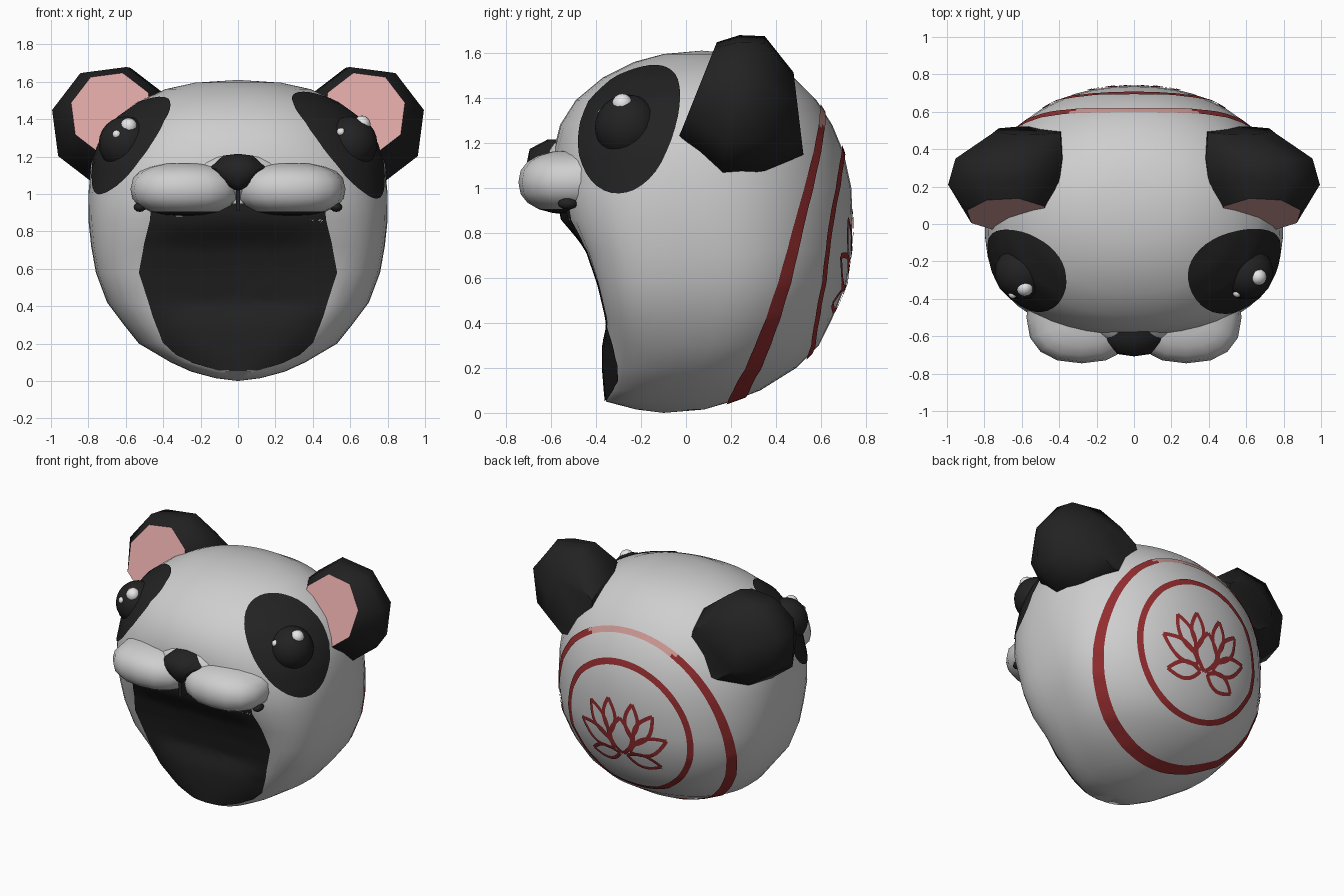
import bpy, bmesh, math
from mathutils import Vector as V
from mathutils.bvhtree import BVHTree

if "Cube" in bpy.data.objects:
    bpy.data.objects.remove(bpy.data.objects["Cube"])


def material(name, r, g, b):
    m = bpy.data.materials.new(name)
    m.diffuse_color = (r, g, b, 1)
    m.use_nodes = True
    m.node_tree.nodes["Principled BSDF"].inputs["Base Color"].default_value = m.diffuse_color
    return m


WHITE = material("off white", .62, .62, .62)
BLACK = material("soft black", .016, .016, .016)
PINK = material("ear pink", .70, .37, .36)
RED = material("dark red", .29, .026, .028)
ROSE = material("pale rose", .62, .32, .30)
SHINE = material("eye shine", .85, .85, .85)
CORE = V((0, .05, .75))          # inside point of the head, origin of radial projection


def finish(name, bm, mats, angle=60, sheet=False):
    """Turn a bmesh into a shaded object; sheets are turned away from the core."""
    bm.normal_update()
    if sheet:
        for f in bm.faces:
            if f.normal.dot(f.calc_center_median() - CORE) < 0:
                f.normal_flip()
    else:
        bmesh.ops.recalc_face_normals(bm, faces=bm.faces)
    me = bpy.data.meshes.new(name)
    bm.to_mesh(me)
    bm.free()
    for m in mats:
        me.materials.append(m)
    ob = bpy.data.objects.new(name, me)
    bpy.context.collection.objects.link(ob)
    bpy.ops.object.select_all(action='DESELECT')
    ob.select_set(True)
    bpy.context.view_layer.objects.active = ob
    bpy.ops.object.shade_smooth_by_angle(angle=math.radians(angle))
    return ob


def skin(bm, rows, closed=True):
    """Join successive rows of points with quads."""
    vs = [[bm.verts.new(p) for p in r] for r in rows]
    n = len(rows[0])
    for a, b in zip(vs, vs[1:]):
        for i in range(n if closed else n - 1):
            j = (i + 1) % n
            bm.faces.new((a[i], a[j], b[j], b[i]))
    return vs


def fan(bm, row, p):
    c = bm.verts.new(p)
    for i in range(len(row)):
        bm.faces.new((row[i], row[(i + 1) % len(row)], c))


def spow(v, e):
    return math.copysign(abs(v) ** e, v)


# Head: superelliptic slices (height, half width, front y, back y, front squareness)
SLICES = [
    (.015, .12, -.22, .08, 2), (.05, .25, -.355, .20, 2.5), (.10, .36, -.36, .33, 3),
    (.20, .53, -.368, .49, 3), (.30, .61, -.368, .59, 3.5), (.42, .70, -.39, .65, 4),
    (.58, .76, -.43, .715, 4), (.72, .785, -.48, .735, 3.6), (.86, .80, -.55, .74, 3.1),
    (1.0, .80, -.58, .735, 2.8), (1.16, .785, -.59, .70, 2.4), (1.28, .745, -.56, .65, 2.2),
    (1.39, .67, -.49, .58, 2.2), (1.49, .54, -.37, .48, 2.2), (1.56, .39, -.23, .36, 2),
    (1.595, .23, -.10, .23, 2)]
rows = []
for z, w, f, b, n in SLICES:
    row = []
    for i in range(48):
        t = math.tau * i / 48
        e = 2 / (n if math.sin(t) < 0 else 2.1)
        x, y = w * spow(math.cos(t), e), (f + b) / 2 + (b - f) / 2 * spow(math.sin(t), e)
        if .3 < z < .8 and abs(x) < .56:        # mouth front is pressed in slightly
            y = max(y, f + .033 + .02 * (1 - (x / .56) ** 2))
        row.append((x, y, z))
    rows.append(row)
bm = bmesh.new()
vs = skin(bm, rows)
fan(bm, vs[0], (0, -.10, 0))
fan(bm, vs[-1], (0, .07, 1.61))
bmesh.ops.recalc_face_normals(bm, faces=bm.faces)
TREE = BVHTree.FromBMesh(bm)
finish("head", bm, [WHITE])


def on_head(p, origin=None, lift=.006):
    """Push a point out to the head surface, radially or from a given origin."""
    o = origin or CORE
    hit, nor, _, _ = TREE.ray_cast(o, (p - o).normalized())
    if hit is None:
        hit, nor, _, _ = TREE.find_nearest(p)
    if nor.dot(p - o) < 0:
        nor = -nor
    return hit + nor * lift


def patch(name, centre, outline, mat, project):
    """Filled plate that follows the head."""
    bm = bmesh.new()
    vs = skin(bm, [[project(centre.lerp(p, k / 10)) for p in outline] for k in range(1, 11)])
    fan(bm, vs[0], project(centre))
    return finish(name, bm, [mat], sheet=True)


def resample(pts, steps):
    return [pts[i].lerp(pts[(i + 1) % len(pts)], k / steps) for i in range(len(pts)) for k in range(steps)]


# Open mouth plate
half = [(.11, .06), (.24, .10), (.33, .145), (.40, .21), (.455, .35), (.53, .58), (.50, .74), (.47, .86), (.46, .95)]
outline = [(0, .053)] + half + [(-x, z) for x, z in reversed(half)]
mouth = resample([V((x, -.5, z)) for x, z in outline], 4)
patch("mouth", V((0, -.5, .5)), mouth, BLACK, lambda p: on_head(p, V((p.x, -.05, p.z))))


def blob(name, centre, size, mats, seg=20, rng=12, boxy=1.0, under=None, shape=None):
    """Ellipsoid, optionally boxy or reshaped, with a second colour underneath."""
    bm = bmesh.new()
    bmesh.ops.create_uvsphere(bm, u_segments=seg, v_segments=rng, radius=1)
    for v in bm.verts:
        v.co = V([spow(c, boxy) * s for c, s in zip(v.co, size)])
        if shape:
            shape(v.co)
        v.co += V(centre)
    bm.normal_update()
    if under is not None:
        for f in bm.faces:
            f.material_index = int(f.normal.z < under)
    return finish(name, bm, mats)


def blend_back(co):
    """Stretch the rear of a puff back and up so it runs into the face."""
    if co.y > 0:
        if co.z > 0:
            co.z += co.y * .35
        co.y *= 1.5


# Muzzle: two puffy lobes, a bridge and dark mouth corners
for s, side in ((-1, "left"), (1, "right")):
    blob(side + "_muzzle", (s * .28, -.50, 1.025), (.295, .245, .143), [WHITE, BLACK], 16, 10, .85, -.94, blend_back)
    blob(side + "_mouth_corner", (s * .525, -.525, .93), (.035, .045, .026), [BLACK], 10, 6)
blob("muzzle_bridge", (0, -.47, 1.09), (.28, .185, .15), [WHITE])

# Nose: shield profile with a rounded front, and the split below it
prof = [(-.15, 1.14), (-.08, 1.205), (0, 1.215), (.08, 1.205), (.15, 1.14), (.08, 1.06), (.015, 1.02), (-.015, 1.02), (-.08, 1.06)]
bm = bmesh.new()
vs = skin(bm, [[(x, -.50, z) for x, z in prof], [(x, -.615 if z > 1.1 else -.66, z) for x, z in prof],
               [(x * .6, -.695, 1.11 + (z - 1.11) * .6) for x, z in prof]])
fan(bm, vs[-1], (0, -.708, 1.11))
finish("nose", bm, [BLACK])
bm = bmesh.new()
bmesh.ops.create_cube(bm, size=1)
for v in bm.verts:
    v.co = V((v.co.x * .024, -.59 + v.co.y * .12, .98 + v.co.z * .14))
finish("lip_split", bm, [BLACK])

# Eyes: dark patch, ball and two highlights per side
SHINES = {-1: ((.015, -.08, .09), (-.05, -.12, .05)), 1: ((.055, -.02, .09), (-.04, -.09, .05))}
PATCHES = {-1: (.585, 1.27, .325, .245), 1: (.55, 1.285, .375, .25)}
for s, side in ((-1, "left"), (1, "right")):
    x, z, tall, wide = PATCHES[s]
    c = V((s * x, -.24, z))
    u = V((s * -.37, .05, .49)).normalized()
    v = V((s * .7, -.5, .45)).cross(u).normalized()
    ring = [c + u * tall * math.cos(t) + v * wide * math.sin(t) for t in [math.tau * i / 40 for i in range(40)]]
    patch(side + "_eye_patch", c, ring, BLACK, on_head)
    ball = V((s * .60, -.26, 1.27))
    blob(side + "_eye", ball, (.145,) * 3, [BLACK])
    for d, r, label in zip(SHINES[s], (.046, .023), ("large", "small")):
        blob(f"{side}_{label}_highlight", ball + V(d).normalized() * (.146 - r * .5), (r,) * 3, [SHINE], 12, 8)

# Ears: lofted octagons (centre x, y, z, radius, lean of the slice)
EAR = [(.675, .05, 1.43, .225, .40), (.68, .20, 1.365, .325, .12), (.655, .35, 1.375, .31, 0), (.56, .50, 1.33, .19, -.12)]
for s, side in ((-1, "left"), (1, "right")):
    rows = []
    for x, y, z, r, lean in EAR:
        angs = [math.radians(15 + 45 * i) for i in range(8)]
        rows.append([(s * (x + r * math.cos(a)), y + lean * r * math.sin(a), z + r * math.sin(a)) for a in angs])
    bm = bmesh.new()
    vs = skin(bm, rows)
    bm.faces.new(vs[-1])
    bm.faces.new(vs[0]).material_index = 1
    finish(side + "_ear", bm, [BLACK, PINK], 48)


def ribbon(bm, pts, widths, across, closed=True):
    """Painted line on the head; across gives the sideways direction at each point."""
    rows = [[on_head(p + a * w * k) for k in (-1, 0, 1)] for p, w, a in zip(pts, widths, across)]
    skin(bm, rows + rows[:1] if closed else rows, False)


# Two painted rings on the back (bow pushes the sides of the ring backwards)
for name, c, up, r, w0, w1, bow in (("outer_ring", V((0, .41, .70)), V((0, .28, .96)), .67, .02, .026, .06),
                                    ("inner_ring", V((0, .62, .71)), V((0, .16, .98)), .465, .021, 0, 0)):
    ts = [math.tau * i / 120 for i in range(120)]
    out = [V((math.cos(t), 0, 0)) + up * math.sin(t) for t in ts]
    back = V((0, up.z, -up.y))
    bm = bmesh.new()
    ribbon(bm, [c + d * r + back * bow * d.x ** 2 for d in out], [w0 + w1 * (1 - math.sin(t)) / 2 for t in ts],
           [(d * .6 - back * .8) for d in out])
    if w1:
        for f in bm.faces:
            f.material_index = int(f.calc_center_median().z > 1.28)
    finish(name, bm, [RED, ROSE], sheet=True)

# Painted lotus: petal outlines (base u, v, tip u, v, half width)
PETALS = [(0, -.13, 0, .15, .085), (.08, .02, .10, .28, .05), (.10, -.03, .26, .22, .055),
          (.06, -.10, .36, .04, .065), (.03, -.14, .29, -.20, .06)]
bm = bmesh.new()
mid, up = V((0, .74, .655)), V((0, .16, .98))
for s in (-1, 1):
    for bu, bv, tu, tv, w in PETALS:
        if bu == 0 and s < 0:
            continue
        a, b = V((bu * s, bv)), V((tu * s, tv))
        perp = V((a.y - b.y, b.x - a.x)).normalized()
        for e in (-1, 1):
            line = [a.lerp(b, k / 14) + perp * e * w * math.sin(math.pi * (k / 14) ** .9) for k in range(15)]
            dirs = [(line[min(k + 1, 14)] - line[max(k - 1, 0)]).normalized() for k in range(15)]
            ribbon(bm, [mid + V((p.x, 0, 0)) + up * p.y for p in line], [.014] * 15,
                   [V((-d.y, 0, 0)) + up * d.x for d in dirs], False)
finish("lotus_painting", bm, [RED], sheet=True)
